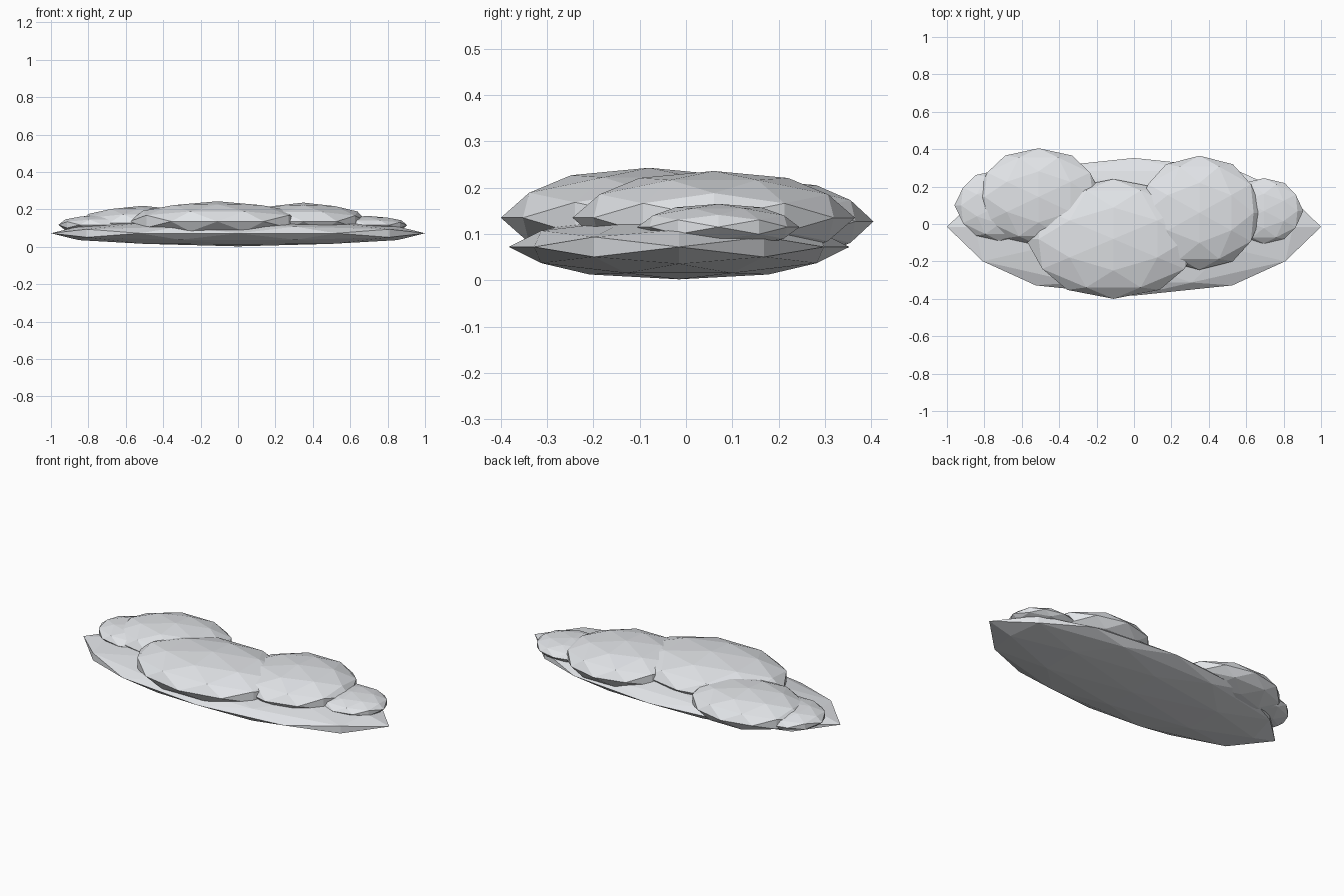
import bpy, bmesh

if "Cube" in bpy.data.objects:
    bpy.data.objects.remove(bpy.data.objects["Cube"])

# One cloud colour
mat = bpy.data.materials.new("pale_cloud_grey")
mat.diffuse_color = (0.80, 0.82, 0.85, 1.0)
mat.use_nodes = True
mat.node_tree.nodes["Principled BSDF"].inputs["Base Color"].default_value = mat.diffuse_color

PHI = (1 + 5 ** 0.5) / 2


def puff(name, centre, radii):
    """Flat-shaded 80-face sphere, stretched into an ellipsoid."""
    bm = bmesh.new()
    for a in (-1, 1):
        for b in (-PHI, PHI):
            for co in ((a, b, 0), (0, a, b), (b, 0, a)):
                bm.verts.new(co)
    bmesh.ops.convex_hull(bm, input=bm.verts[:])
    bmesh.ops.subdivide_edges(bm, edges=bm.edges[:], cuts=1, use_grid_fill=True)
    bmesh.ops.triangulate(bm, faces=bm.faces[:])
    for v in bm.verts:
        n = v.co.normalized()
        v.co = [n[i] * radii[i] for i in range(3)]
    bmesh.ops.recalc_face_normals(bm, faces=bm.faces[:])
    mesh = bpy.data.meshes.new(name)
    bm.to_mesh(mesh)
    bm.free()
    mesh.materials.append(mat)
    obj = bpy.data.objects.new(name, mesh)
    obj.location = centre
    bpy.context.collection.objects.link(obj)


# Wide flat underside
puff("cloud_base", (0, -0.015, 0.072), (1.0, 0.368, 0.07))
# Large puffs on top
puff("middle_puff", (-0.11, -0.08, 0.135), (0.47, 0.32, 0.108))
puff("right_puff", (0.35, 0.06, 0.135), (0.34, 0.305, 0.101))
puff("left_puff", (-0.51, 0.145, 0.127), (0.34, 0.26, 0.092))
# Small puffs at the ends
puff("right_end_puff", (0.695, 0.07, 0.115), (0.21, 0.175, 0.05))
puff("left_end_puff", (-0.72, 0.10, 0.117), (0.24, 0.19, 0.055))
